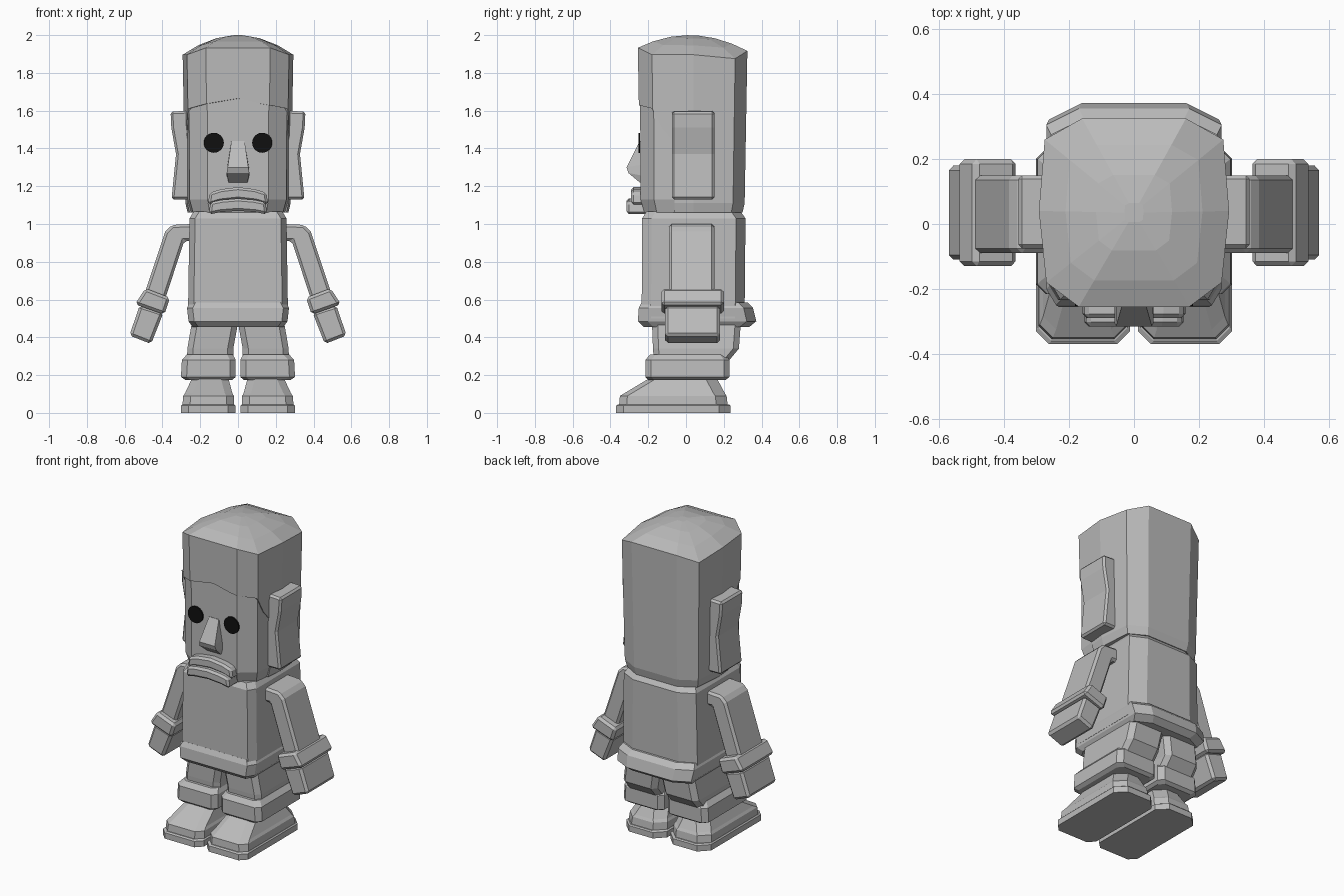
import bpy, bmesh, math

cube = bpy.data.objects.get("Cube")
if cube:
    bpy.data.objects.remove(cube, do_unlink=True)


def material(name, value):
    m = bpy.data.materials.new(name)
    m.use_nodes = True
    colour = (value, value, value, 1)
    m.diffuse_color = colour
    m.node_tree.nodes["Principled BSDF"].inputs["Base Color"].default_value = colour
    return m


GREY = material("stone grey", 0.5)
BLACK = material("eye black", 0.005)


def finish(name, bm, bevel=0, mirror=False, mat=GREY):
    bmesh.ops.recalc_face_normals(bm, faces=bm.faces)
    mesh = bpy.data.meshes.new(name)
    bm.to_mesh(mesh)
    bm.free()
    mesh.materials.append(mat)
    ob = bpy.data.objects.new(name, mesh)
    bpy.context.collection.objects.link(ob)
    if bevel:
        b = ob.modifiers.new("Soft edge", "BEVEL")
        b.width, b.segments = bevel, 1
        b.limit_method, b.angle_limit = "ANGLE", math.radians(35)
    if mirror:
        ob.modifiers.new("Mirror", "MIRROR")
    return ob


def skin(rings, cap_top=True):
    """Join rings of points into a closed shape."""
    bm = bmesh.new()
    loops = [[bm.verts.new(p) for p in ring] for ring in rings]
    n = len(loops[0])
    for a, b in zip(loops, loops[1:]):
        for i in range(n):
            j = (i + 1) % n
            bm.faces.new((a[i], a[j], b[j], b[i]))
    bm.faces.new(loops[0])
    if cap_top:
        bm.faces.new(loops[-1])
    return bm


def ring(z, x0, x1, y0, y1, front=(0.03, 0.03), back=(0.03, 0.03)):
    """Rectangle with cut corners at height z."""
    (fx, fy), (bx, by) = front, back
    return [(x0 + fx, y0, z), (x1 - fx, y0, z), (x1, y0 + fy, z), (x1, y1 - by, z),
            (x1 - bx, y1, z), (x0 + bx, y1, z), (x0, y1 - by, z), (x0, y0 + fy, z)]


def plate(profile, y0, y1):
    """Front profile (x, z) extruded in depth."""
    return skin([[(x, y, z) for x, z in profile] for y in (y0, y1)])


# Head outline, right half mirrored to the left
half = [(0.17, -0.255), (0.27, -0.18), (0.293, 0.04), (0.275, 0.26), (0.16, 0.325)]
outline = half + [(-x, y) for x, y in reversed(half)]
MID = 0.035


def head_ring(scale, z=None):
    pts = [(x * scale, MID + (y - MID) * scale) for x, y in outline]
    return [(x, y, 2 - 1.2 * x * x - 0.5 * y * y if z is None else z) for x, y in pts]


# Hair and skull with a domed crown
hair = finish("hair", skin([head_ring(0.91, 1.06), head_ring(0.95, 1.11)]
                           + [head_ring(s) for s in (1, 0.72, 0.4, 0.1)]))

# Face opening: raised in the middle, sloping back to the ears
sections = []
for x, rise in ((-0.5, -0.07), (0, 0.05), (0.5, -0.07)):
    sections.append([(x, -0.5, 0.9), (x, -0.06, 0.9), (x, -0.06, 1.43),
                     (x, -0.18, 1.62 + rise * 0.7), (x, -0.5, 1.65 + rise)])
opening = finish("face_opening", skin(sections))
opening.hide_render = True
cut = hair.modifiers.new("Opening", "BOOLEAN")
cut.object, cut.operation, cut.solver = opening, "DIFFERENCE", "EXACT"
bpy.context.view_layer.objects.active = hair
bpy.ops.object.modifier_apply(modifier=cut.name)
bpy.data.objects.remove(opening, do_unlink=True)

finish("face", skin([head_ring(0.88, 1.06), head_ring(0.95, 1.13), head_ring(0.96, 1.75)]))

# Nose
finish("nose", skin([
    [(-w, y, z), (w, y, z), (w, -0.2, zb), (-w, -0.2, zb)]
    for w, y, z, zb in ((0.05, -0.245, 1.22, 1.22), (0.06, -0.305, 1.27, 1.25),
                        (0.055, -0.315, 1.30, 1.32), (0.035, -0.245, 1.44, 1.44))]))


# Lips: shallow arched bars
def lip(name, width, low, high, arch, y):
    xs = [-width, -width * 0.6, 0, width * 0.6, width]
    lift = [arch * (1 - (x / width) ** 2) for x in xs]
    edge = [(x, low + d) for x, d in zip(xs, lift)]
    edge += [(x * 0.94, high + d) for x, d in reversed(list(zip(xs, lift)))]
    finish(name, plate(edge, y, -0.18), bevel=0.013)


lip("upper_lip", 0.16, 1.10, 1.165, 0.03, -0.29)
lip("lower_lip", 0.155, 1.05, 1.115, 0.02, -0.315)

# Eyes
disc = [(0.128 + 0.053 * math.cos(a), 1.43 + 0.053 * math.sin(a))
        for a in (i * math.tau / 24 for i in range(24))]
finish("eyes", plate(disc, -0.252, -0.243), mirror=True, mat=BLACK)

# Ears
finish("ears", plate([(0.25, 1.6), (0.357, 1.595), (0.353, 1.51), (0.328, 1.37),
                      (0.352, 1.13), (0.25, 1.13)], -0.075, 0.15),
       bevel=0.012, mirror=True)

# Torso and hem
corner = {"front": (0.03, 0.05), "back": (0.1, 0.05)}
finish("torso", skin([ring(0.5, -0.265, 0.265, -0.235, 0.31, **corner),
                      ring(1.03, -0.257, 0.257, -0.232, 0.315, **corner),
                      ring(1.065, -0.235, 0.235, -0.21, 0.29, **corner)]))
finish("hem", skin([ring(0.455, -0.24, 0.24, -0.225, 0.335, **corner),
                    ring(0.485, -0.262, 0.262, -0.255, 0.372, **corner),
                    ring(0.555, -0.27, 0.27, -0.25, 0.355, **corner),
                    ring(0.585, -0.255, 0.255, -0.235, 0.325, **corner)]))

# Arms, cuffs and hands
finish("arms", plate([(0.24, 1.0), (0.35, 0.995), (0.385, 0.96), (0.495, 0.63),
                      (0.39, 0.59), (0.285, 0.91), (0.24, 0.91)], -0.09, 0.15),
       bevel=0.014, mirror=True)
finish("cuffs", plate([(0.49, 0.66), (0.36, 0.61), (0.39, 0.52), (0.545, 0.575)],
                      -0.13, 0.2), bevel=0.015, mirror=True)
finish("hands", plate([(0.52, 0.57), (0.575, 0.41), (0.46, 0.365), (0.395, 0.53)],
                      -0.11, 0.18), bevel=0.015, mirror=True)

# Trousers and turn-ups
finish("trousers", skin([ring(0.28, 0.025, 0.27, -0.17, 0.23),
                         ring(0.34, 0.025, 0.268, -0.175, 0.28),
                         ring(0.475, 0.0, 0.245, -0.18, 0.29)]), mirror=True)
finish("turn_ups", skin([ring(0.175, 0.03, 0.28, -0.2, 0.21),
                         ring(0.19, 0.012, 0.302, -0.215, 0.23),
                         ring(0.28, 0.012, 0.297, -0.215, 0.23),
                         ring(0.31, 0.028, 0.27, -0.19, 0.21)]), mirror=True)

# Shoes and soles
heel = {"front": (0.04, 0.04), "back": (0.06, 0.06)}
finish("shoes", skin([ring(0.03, 0.02, 0.295, -0.355, 0.222, **heel),
                      ring(0.09, 0.022, 0.29, -0.35, 0.215, **heel),
                      ring(0.105, 0.03, 0.28, -0.325, 0.205, **heel),
                      ring(0.18, 0.05, 0.245, -0.2, 0.165, **heel)]), mirror=True)
finish("soles", skin([ring(0, 0.012, 0.302, -0.37, 0.235, **heel),
                      ring(0.038, 0.012, 0.302, -0.37, 0.235, **heel),
                      ring(0.045, 0.02, 0.295, -0.36, 0.228, **heel)]), mirror=True)
